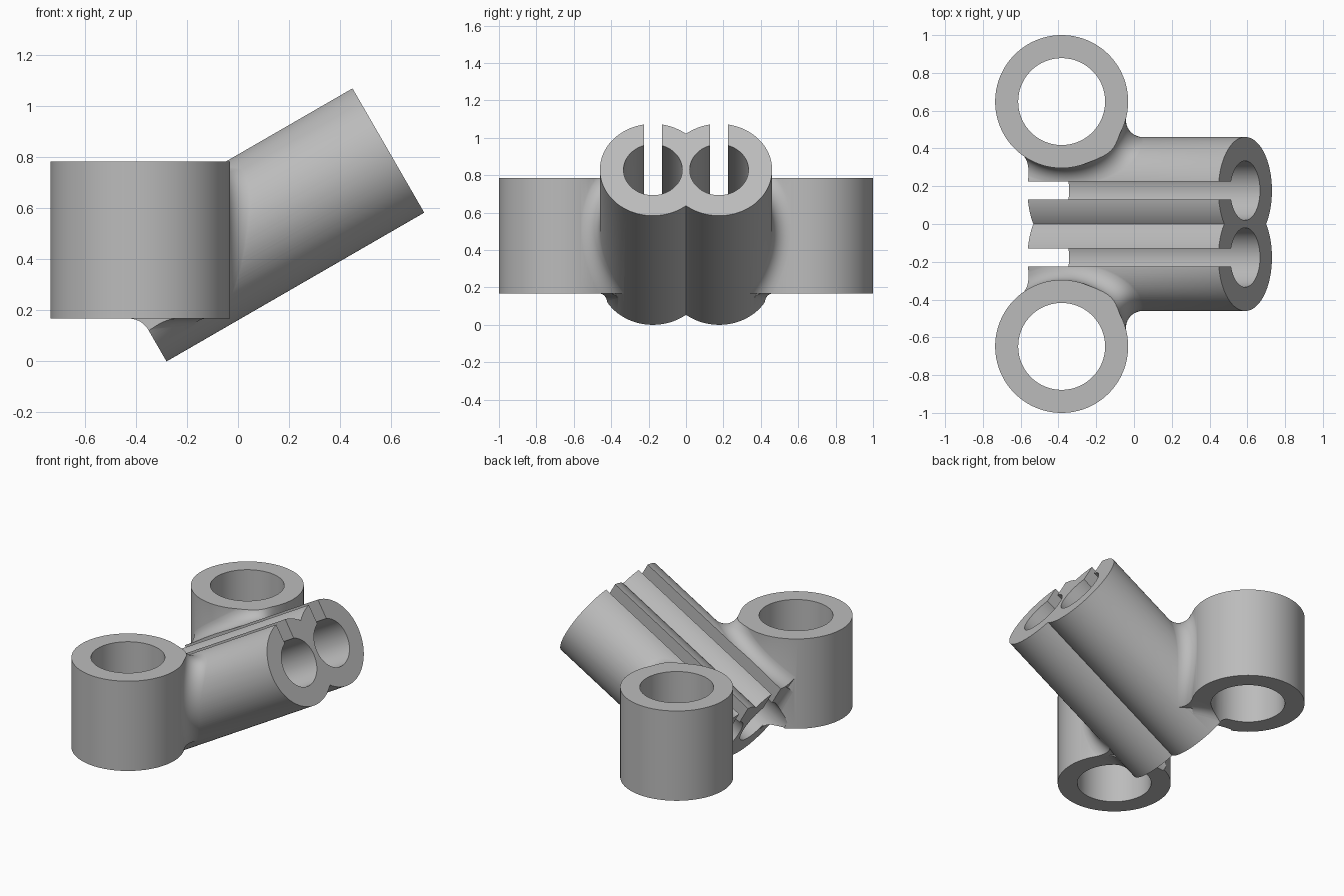
import bpy, bmesh
from math import sin, cos, tan, pi, radians, acos, sqrt
from mathutils import Vector, Matrix

if "Cube" in bpy.data.objects:
    bpy.data.objects.remove(bpy.data.objects["Cube"])

# Main dimensions
TILT = radians(30)
RING = Vector((-0.383, 0.648, 0))       # upright socket axis
RING_R, RING_BORE, Z0, Z1 = 0.352, 0.23, 0.168, 0.785
END = Vector((-0.422, 0.177, 0.2455))   # centre of the low end of the tilted tube
DIR = Vector((cos(TILT), 0, sin(TILT)))
TUBE_R, TUBE_BORE, TUBE_L = 0.2835, 0.157, 1.167
SLOT = 0.097
FIL = 0.088                             # fillet radius

helpers = []


def to_object(name, bm):
    bmesh.ops.recalc_face_normals(bm, faces=bm.faces)
    mesh = bpy.data.meshes.new(name)
    bm.to_mesh(mesh)
    bm.free()
    obj = bpy.data.objects.new(name, mesh)
    bpy.context.scene.collection.objects.link(obj)
    obj.hide_render = True
    helpers.append(obj)
    return obj


def cylinder(name, radius, base, length, tilt=0.0, sides=128):
    bm = bmesh.new()
    m = Matrix.Translation(base) @ Matrix.Rotation(tilt, 4, 'Y') @ Matrix.Translation((0, 0, length / 2))
    bmesh.ops.create_cone(bm, cap_ends=True, segments=sides, radius1=radius,
                          radius2=radius, depth=length, matrix=m)
    return to_object(name, bm)


def loft(name, sections, closed=False):
    bm = bmesh.new()
    rows = [[bm.verts.new(p) for p in s] for s in sections]
    n = len(rows[0])
    pairs = list(zip(rows, rows[1:])) + ([(rows[-1], rows[0])] if closed else [])
    for a, b in pairs:
        for i in range(n):
            j = (i + 1) % n
            bm.faces.new((a[i], a[j], b[j], b[i]))
    if not closed:
        bm.faces.new(rows[0])
        bm.faces.new(rows[-1])
    return to_object(name, bm)


def wedge(c, a, b, steps=10):
    """Fillet section: arc about c between contact directions a and b, plus a buried corner."""
    ang = a.angle(b)
    pts = []
    for i in range(steps + 1):
        t = i / steps
        d = (a * sin((1 - t) * ang) + b * sin(t * ang)) / sin(ang)
        grow = 0.0015 if i in (0, steps) else 0
        pts.append(c + d * (FIL + grow))
    pts.append(c + (a + b) * FIL * 1.4 / (1 + cos(ang)))
    return pts


def to_ring(c):
    return Vector((RING.x - c.x, RING.y - c.y, 0)).normalized()


def to_tube(c):
    v = c - END
    return (DIR * v.dot(DIR) - v).normalized()


def axis_z(x):
    return END.z + (x - END.x) * tan(TILT)


def boolean(obj, other, op):
    mod = obj.modifiers.new(other.name, 'BOOLEAN')
    mod.operation, mod.solver, mod.object = op, 'EXACT', other


# Basic solids
ring = cylinder("ring", RING_R, Vector((RING.x, RING.y, Z0)), Z1 - Z0)
body = cylinder("twin_tube_bracket", TUBE_R, END, TUBE_L, pi / 2 - TILT)

# Side fillet: ball rolling around the joint of ring and tube
R, T = RING_R + FIL, TUBE_R + FIL
limit = acos((RING.y - END.y - T) / R)
loop = []
for i in range(120):
    t = 2 * pi * (i + 0.5) / 120
    phi = limit * cos(t)
    x, y = RING.x + R * sin(phi), RING.y - R * cos(phi)
    w = sqrt(max(0, T * T - (y - END.y) ** 2)) * (1 if sin(t) > 0 else -1)
    c = Vector((x, y, axis_z(x) + w / cos(TILT)))
    loop.append(wedge(c, to_ring(c), to_tube(c)))
side_fillet = loft("side_fillet", loop, closed=True)

# Side fillet stays between the ring faces and behind the tube's low end
def end_x(z):
    return END.x - (z - END.z) * tan(TILT)

profile = [(end_x(Z0), Z0), (1, Z0), (1, Z1), (end_x(Z1), Z1)]
clip = loft("clip", [[Vector((x, y, z)) for x, z in profile] for y in (-1, 2)])
boolean(side_fillet, clip, 'INTERSECT')

# Fillet under the ring, along the tube
under = []
for i in range(41):
    x = -0.55 + 0.5 * i / 40
    z = Z0 - FIL
    w = (z - axis_z(x)) * cos(TILT)
    c = Vector((x, END.y + sqrt(max(0, T * T - w * w)), z))
    under.append(wedge(c, Vector((0, 0, 1)), to_tube(c)))
under_fillet = loft("under_fillet", under)
under_clip = cylinder("under_clip", RING_R, Vector((RING.x, RING.y, -0.2)), 0.5)
boolean(under_fillet, under_clip, 'INTERSECT')
front_clip = loft("front_clip", [[Vector((x, y, z)) for x, z in
                  ((end_x(-0.5), -0.5), (1, -0.5), (1, 1), (end_x(1), 1))] for y in (-1, 2)])
boolean(under_fillet, front_clip, 'INTERSECT')

# Fillets on the low end face: against the ring's underside and its wall
zc = Z0 - FIL
corner = [wedge(Vector((end_x(zc) - FIL / cos(TILT), y, zc)), Vector((0, 0, 1)), DIR)
          for y in (0.3, 0.43)]
corner_fillet = loft("corner_fillet", corner)
wall = []
for i in range(31):
    z = Z0 + 0.42 * i / 30
    x = end_x(z) - FIL / cos(TILT)
    c = Vector((x, RING.y - sqrt(R * R - (x - RING.x) ** 2), z))
    wall.append(wedge(c, to_ring(c), DIR))
wall_fillet = loft("wall_fillet", wall)
wall_clip = cylinder("wall_clip", TUBE_R, END - DIR * 0.3, 0.6, pi / 2 - TILT)
boolean(wall_fillet, wall_clip, 'INTERSECT')

# Bores and the slot along the top of the tube
ring_bore = cylinder("ring_bore", RING_BORE, Vector((RING.x, RING.y, -0.5)), 2)
tube_bore = cylinder("tube_bore", TUBE_BORE, END - DIR * 0.12, TUBE_L + 0.3, pi / 2 - TILT)
bm = bmesh.new()
bmesh.ops.create_cube(bm, size=1, matrix=Matrix.Translation(END)
                      @ Matrix.Rotation(pi / 2 - TILT, 4, 'Y')
                      @ Matrix.Translation((-0.25, 0, 0.6)) @ Matrix.Diagonal((0.5, SLOT, 2, 1)))
slot = to_object("slot", bm)

for part in (ring, side_fillet, under_fillet, corner_fillet, wall_fillet):
    boolean(body, part, 'UNION')
for cutter in (ring_bore, tube_bore, slot):
    boolean(body, cutter, 'DIFFERENCE')

# Mirror the half across the middle plane
mirror = body.modifiers.new("mirror", 'MIRROR')
mirror.use_axis = (False, True, False)
mirror.use_bisect_axis = (False, True, False)
mirror.use_clip = True

# Bake the result and drop the helpers
graph = bpy.context.evaluated_depsgraph_get()
graph.update()
baked = bpy.data.meshes.new_from_object(body.evaluated_get(graph))
body.modifiers.clear()
body.data = baked
body.hide_render = False
for h in helpers:
    if h is not body:
        bpy.data.objects.remove(h)

# Single grey finish
grey = bpy.data.materials.new("plain_grey")
grey.use_nodes = True
colour = (0.5, 0.5, 0.5, 1)
grey.diffuse_color = colour
grey.node_tree.nodes["Principled BSDF"].inputs["Base Color"].default_value = colour
baked.materials.clear()
baked.materials.append(grey)
for poly in baked.polygons:
    poly.material_index = 0

bpy.ops.object.select_all(action='DESELECT')
body.select_set(True)
bpy.context.view_layer.objects.active = body
bpy.ops.object.shade_smooth_by_angle(angle=radians(28))
